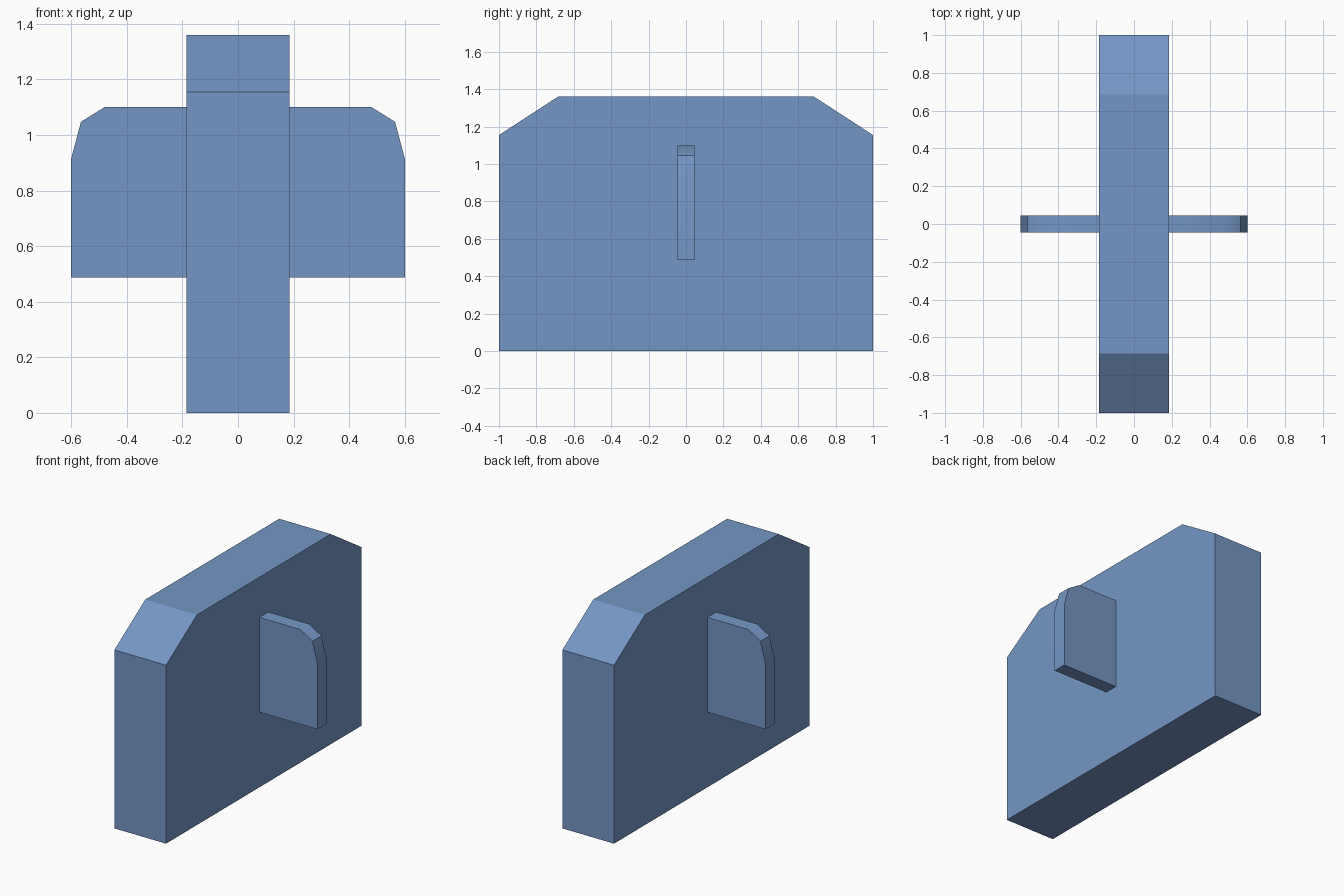
import bpy
import bmesh
from math import radians
from mathutils import Vector

if "Cube" in bpy.data.objects:
    bpy.data.objects.remove(bpy.data.objects["Cube"])

# Slate blue for all parts
blue = bpy.data.materials.new("slate_blue")
blue.diffuse_color = (0.177, 0.305, 0.554, 1.0)
blue.use_nodes = True
blue.node_tree.nodes["Principled BSDF"].inputs["Base Color"].default_value = blue.diffuse_color


def extruded_profile(name, points, direction):
    """Make a flat-shaded solid by extruding a closed 3D profile."""
    bm = bmesh.new()
    face = bm.faces.new([bm.verts.new(p) for p in points])
    result = bmesh.ops.extrude_face_region(bm, geom=[face], use_keep_orig=True)
    moved = [g for g in result["geom"] if isinstance(g, bmesh.types.BMVert)]
    bmesh.ops.translate(bm, verts=moved, vec=Vector(direction))
    bmesh.ops.recalc_face_normals(bm, faces=bm.faces)
    mesh = bpy.data.meshes.new(name)
    bm.to_mesh(mesh)
    bm.free()
    mesh.materials.append(blue)
    obj = bpy.data.objects.new(name, mesh)
    bpy.context.collection.objects.link(obj)
    return obj


# Main slab with sloped top corners
HALF_X = 0.185
body_half = [(1.0, 0.0), (1.0, 1.155), (0.685, 1.36)]
body_yz = body_half + [(-y, z) for y, z in reversed(body_half)]
extruded_profile("body", [(-HALF_X, y, z) for y, z in body_yz],
                 (2 * HALF_X, 0, 0))

# Thin side plates with rounded upper outer corners, mirrored across x
HALF_Y = 0.046
plate_xz = [(HALF_X, 0.487), (0.6, 0.487), (0.6, 0.915),
            (0.565, 1.047), (0.48, 1.10), (HALF_X, 1.10)]
plates = extruded_profile("side_plates", [(x, -HALF_Y, z) for x, z in plate_xz],
                          (0, 2 * HALF_Y, 0))

# Smooth the gentle bends of the plate rim, keep the other edges sharp
bpy.context.view_layer.objects.active = plates
plates.select_set(True)
bpy.ops.object.shade_smooth_by_angle(angle=radians(36))

mirror = plates.modifiers.new("mirror", "MIRROR")
mirror.use_axis = (True, False, False)
mirror.use_mirror_merge = False
